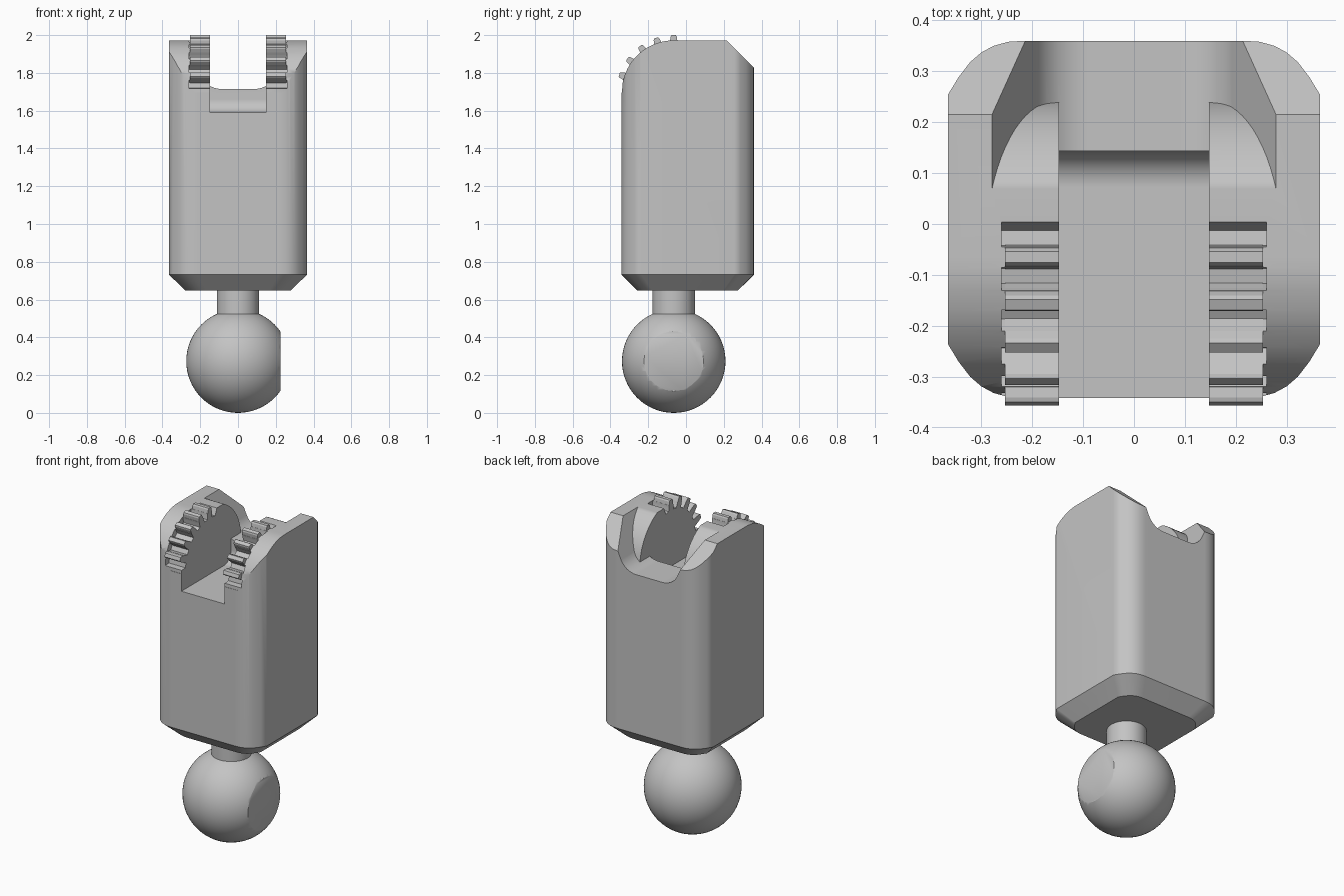
import bpy
import bmesh
from math import sin, cos, pi, radians
from mathutils import Vector

cube = bpy.data.objects.get("Cube")
if cube:
    bpy.data.objects.remove(cube, do_unlink=True)

grey = bpy.data.materials.new("light grey")
grey.use_nodes = True
COLOUR = (0.55, 0.55, 0.55, 1)
grey.diffuse_color = COLOUR
grey.node_tree.nodes["Principled BSDF"].inputs["Base Color"].default_value = COLOUR

HINGE_Y, HINGE_Z = -0.065, 1.697   # hinge axis, also the ball's centre line
SLOT_X = 0.147                     # half width of the slot
TOP = 1.972


def finish(name, bm):
    bmesh.ops.recalc_face_normals(bm, faces=bm.faces)
    mesh = bpy.data.meshes.new(name)
    bm.to_mesh(mesh)
    bm.free()
    mesh.materials.append(grey)
    obj = bpy.data.objects.new(name, mesh)
    bpy.context.collection.objects.link(obj)
    return obj


def add_loft(bm, rings):
    """Skin closed rings of equal length and cap both ends."""
    loops = [[bm.verts.new(p) for p in ring] for ring in rings]
    n = len(loops[0])
    for a, b in zip(loops, loops[1:]):
        for i in range(n):
            j = (i + 1) % n
            bm.faces.new((a[i], a[j], b[j], b[i]))
    bm.faces.new(loops[0])
    bm.faces.new(loops[-1])


def prism(name, profiles, axis, lo, hi):
    """Extrude 2D profiles along x (points are y, z) or y (points are x, z)."""
    bm = bmesh.new()
    for pts in profiles:
        place = (lambda p, t: (t, *p)) if axis == "x" else (lambda p, t: (p[0], t, p[1]))
        add_loft(bm, [[place(p, t) for p in pts] for t in (lo, hi)])
    return finish(name, bm)


def boolean(target, cutter, operation):
    mod = target.modifiers.new("cut", "BOOLEAN")
    mod.operation, mod.object, mod.solver = operation, cutter, "EXACT"
    bpy.context.view_layer.objects.active = target
    bpy.ops.object.modifier_apply(modifier=mod.name)
    bpy.data.objects.remove(cutter, do_unlink=True)


def smooth(obj, angle):
    bpy.ops.object.select_all(action="DESELECT")
    obj.select_set(True)
    bpy.context.view_layer.objects.active = obj
    bpy.ops.object.shade_smooth_by_angle(angle=radians(angle))


def arc(cy, cz, r, start, end, n):
    steps = [radians(start + (end - start) * i / n) for i in range(n + 1)]
    return [(cy + r * cos(a), cz + r * sin(a)) for a in steps]


def radial(degrees, shape):
    """Symmetric outline from (radius, half width) pairs at an angle on the hinge."""
    a = radians(degrees)
    pts = [(r, w) for r, w in shape] + [(r, -w) for r, w in reversed(shape)]
    return [(HINGE_Y + r * cos(a) - w * sin(a), HINGE_Z + r * sin(a) + w * cos(a))
            for r, w in pts]


# Body: rounded rectangle with a chamfered bottom
corner = [(0.365, 0.255), (0.345, 0.288), (0.322, 0.318), (0.3, 0.337),
          (0.276, 0.35), (0.247, 0.358), (0.215, 0.36)]
back = corner + [(-x, y) for x, y in reversed(corner)]
outline = back + [(x, 0.018 - y) for x, y in reversed(back)]
foot = [(x * 0.767, 0.009 + (y - 0.009) * 0.758) for x, y in outline]
bm = bmesh.new()
add_loft(bm, [[(x, y, z) for x, y in ring]
              for ring, z in ((foot, 0.648), (outline, 0.732), (outline, 2.1))])
body = finish("body", bm)

# Top shape: rounded front, chamfered back
side = [(-0.6, 0.5), (-0.6, HINGE_Z)] + arc(HINGE_Y, HINGE_Z, 0.275, 180, 90, 20)
side += [(0.215, TOP), (0.515, TOP - 0.3), (0.515, 0.5)]
boolean(body, prism("side_shape", [side], "x", -0.6, 0.6), "INTERSECT")

# Rear pocket: flared trough that leaves a round ear on each side of the slot
half = arc(0.09, 1.828, 0.113, -90, -25, 8) + [(0.355, 2.14)]
trough = half + [(-x, z) for x, z in reversed(half)]
pocket = prism("pocket", [trough], "y", HINGE_Y, 0.6)
for lo, hi in ((SLOT_X, 0.5), (-0.5, -SLOT_X)):
    ear = prism("ear", [arc(HINGE_Y, HINGE_Z, 0.306, 0, 355, 71)], "x", lo, hi)
    boolean(pocket, ear, "DIFFERENCE")
boolean(body, pocket, "DIFFERENCE")

# Slot: flat floor with a filleted rear end
slot = [(-0.6, 2.3), (-0.6, 1.59)] + arc(0.073, 1.66, 0.07, -90, 0, 8) + [(0.143, 2.3)]
boolean(body, prism("slot", [slot], "x", -SLOT_X, SLOT_X), "DIFFERENCE")

# Gear valleys sunk into the rim, then teeth standing between them
valley = [(0.238, 0.015), (0.27, 0.022), (0.34, 0.037)]
tooth = [(0.235, 0.024), (0.27, 0.02), (0.295, 0.016), (0.303, 0.011)]
valleys = [radial(81 + 18 * i, valley) for i in range(6)]
teeth = [radial(90 + 18 * i, tooth) for i in range(5)]
for pts in valleys:
    for lo, hi in ((0.14, 0.26), (-0.26, -0.14)):
        boolean(body, prism("valley", [pts], "x", lo, hi), "DIFFERENCE")
for name, lo, hi in (("left_teeth", SLOT_X, 0.253), ("right_teeth", -0.253, -SLOT_X)):
    prism(name, teeth, "x", lo, hi)

smooth(body, 35)
body.modifiers.new("even_normals", "WEIGHTED_NORMAL").keep_sharp = True

# Neck
bm = bmesh.new()
bmesh.ops.create_cone(bm, cap_ends=True, segments=48, radius1=0.112, radius2=0.112, depth=0.2)
bmesh.ops.translate(bm, verts=bm.verts, vec=(0, HINGE_Y, 0.555))
smooth(finish("neck", bm), 35)

# Ball with one flat side
bm = bmesh.new()
bmesh.ops.create_uvsphere(bm, u_segments=64, v_segments=32, radius=0.274)
cut = bmesh.ops.bisect_plane(bm, geom=bm.verts[:] + bm.edges[:] + bm.faces[:],
                             plane_co=(0.224, 0, 0), plane_no=(1, 0, 0), clear_outer=True)
rim = [e for e in cut["geom_cut"] if isinstance(e, bmesh.types.BMEdge)]
bmesh.ops.edgeloop_fill(bm, edges=rim)
bmesh.ops.translate(bm, verts=bm.verts, vec=(0, HINGE_Y, 0.274))
smooth(finish("ball", bm), 35)
